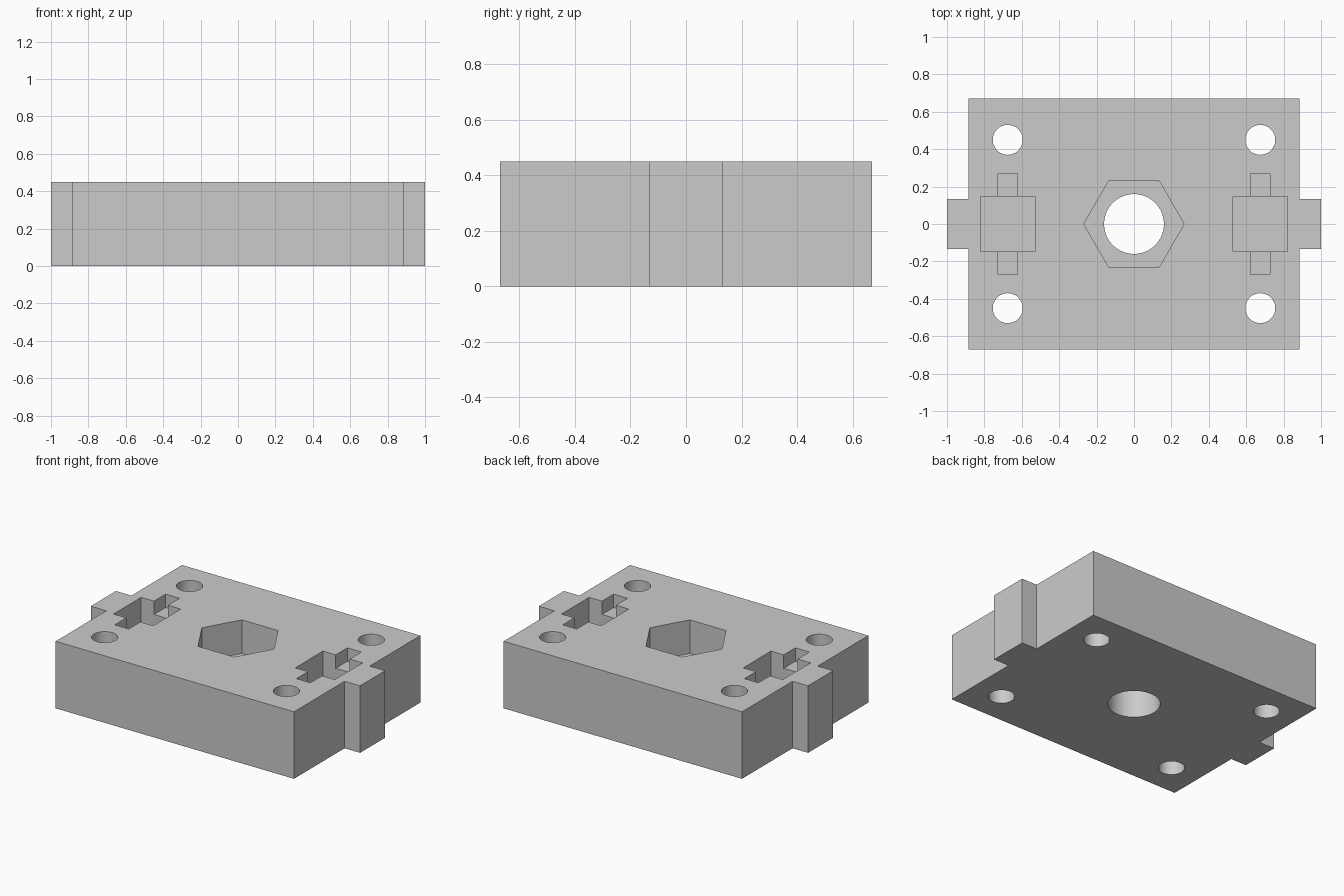
import bpy, bmesh, math

if "Cube" in bpy.data.objects:
    bpy.data.objects.remove(bpy.data.objects["Cube"])

HEIGHT = 0.45
HALF = HEIGHT / 2

grey = bpy.data.materials.new("light_grey")
grey.use_nodes = True
colour = (0.6, 0.6, 0.6, 1)
grey.diffuse_color = colour
grey.node_tree.nodes["Principled BSDF"].inputs["Base Color"].default_value = colour


def prism(name, outline, bottom, top):
    """Extrude a flat outline from bottom to top."""
    bm = bmesh.new()
    face = bm.faces.new([bm.verts.new((x, y, bottom)) for x, y in outline])
    extruded = bmesh.ops.extrude_face_region(bm, geom=[face])["geom"]
    verts = [v for v in extruded if isinstance(v, bmesh.types.BMVert)]
    bmesh.ops.translate(bm, verts=verts, vec=(0, 0, top - bottom))
    bmesh.ops.recalc_face_normals(bm, faces=bm.faces)
    mesh = bpy.data.meshes.new(name)
    bm.to_mesh(mesh)
    bm.free()
    mesh.materials.append(grey)
    obj = bpy.data.objects.new(name, mesh)
    bpy.context.collection.objects.link(obj)
    return obj


def ring(x, y, radius, sides):
    steps = [math.tau * i / sides for i in range(sides)]
    return [(x + radius * math.cos(a), y + radius * math.sin(a)) for a in steps]


def rect(x, half_x, half_y):
    return [(x - half_x, -half_y), (x + half_x, -half_y),
            (x + half_x, half_y), (x - half_x, half_y)]


# Block outline with a tab on each side
BX, BY, TAB = 0.885, 0.67, 0.133
right_half = [(BX, -BY), (BX, -TAB), (1, -TAB), (1, TAB), (BX, TAB), (BX, BY)]
block = prism("mounting_block", right_half + [(-x, -y) for x, y in right_half], 0, HEIGHT)

# Centre bore and hexagonal nut pocket
cutters = [
    prism("bore_cutter", ring(0, 0, 0.16, 64), -0.1, HEIGHT + 0.1),
    prism("nut_pocket_cutter", ring(0, 0, 0.268, 6), HALF, HEIGHT + 0.1),
]
for side in (-1, 1):
    x = side * 0.675
    # Corner screw holes
    for y in (-0.45, 0.45):
        cutters.append(prism("screw_hole_cutter", ring(x, y, 0.08, 48), -0.1, HEIGHT + 0.1))
    # Deep square pocket crossed by a shallow slot
    cutters.append(prism("square_pocket_cutter", rect(x, 0.147, 0.147), HALF, HEIGHT + 0.1))
    cutters.append(prism("slot_cutter", rect(x, 0.052, 0.27), HEIGHT - 0.09, HEIGHT + 0.1))

bpy.ops.object.select_all(action='DESELECT')
bpy.context.view_layer.objects.active = block
block.select_set(True)
for cutter in cutters:
    cutter.hide_render = True
    mod = block.modifiers.new("cut", 'BOOLEAN')
    mod.operation = 'DIFFERENCE'
    mod.solver = 'EXACT'
    mod.object = cutter
    bpy.ops.object.modifier_apply(modifier=mod.name)
    bpy.data.objects.remove(cutter)

# Round walls smooth, all corners sharp
bpy.ops.object.shade_smooth_by_angle(angle=math.radians(30))
